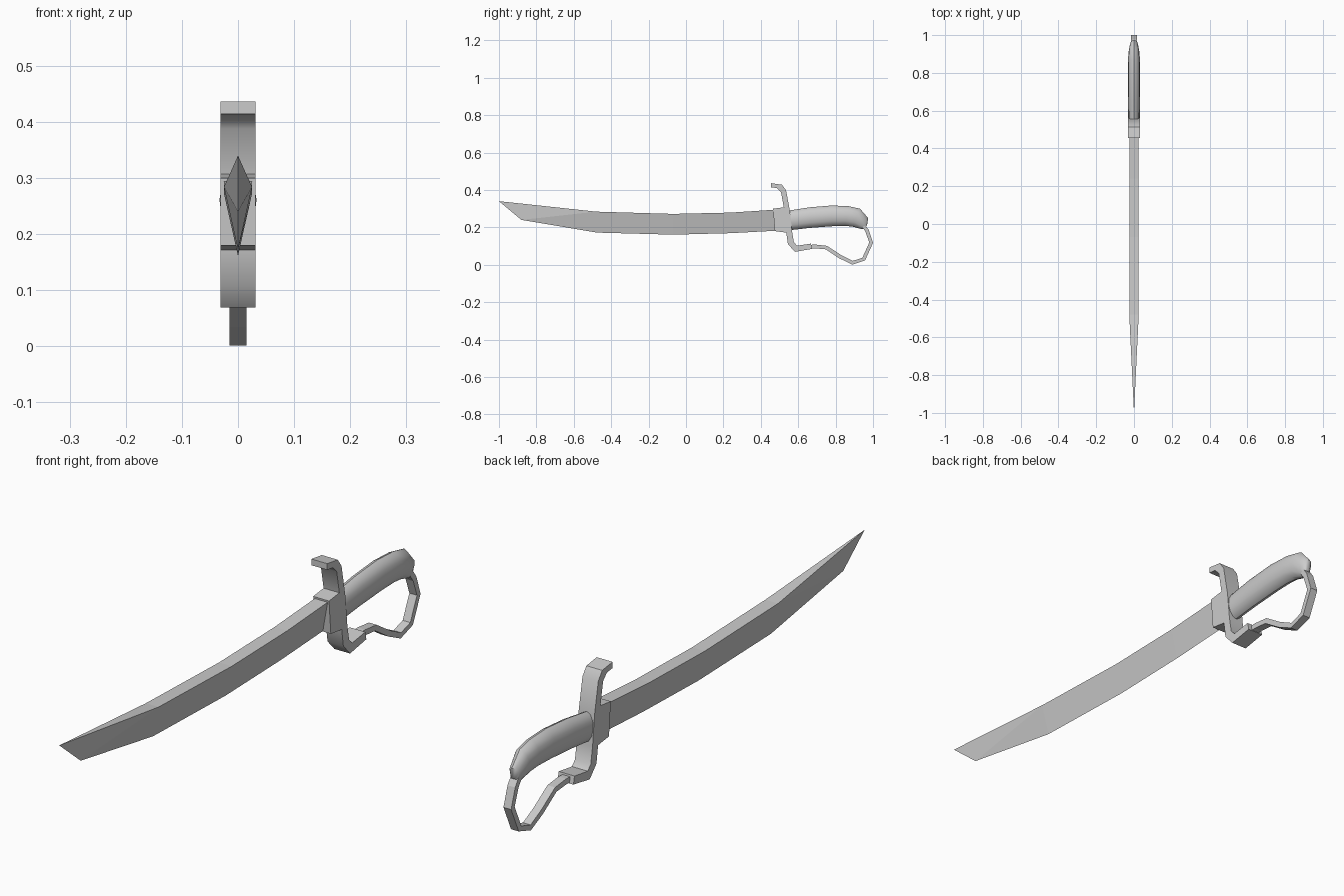
import bpy, bmesh, math
from mathutils import Vector

if "Cube" in bpy.data.objects:
    bpy.data.objects.remove(bpy.data.objects["Cube"])


def finish(name, bm, smooth=None):
    bmesh.ops.recalc_face_normals(bm, faces=bm.faces)
    mesh = bpy.data.meshes.new(name)
    bm.to_mesh(mesh)
    bm.free()
    ob = bpy.data.objects.new(name, mesh)
    bpy.context.collection.objects.link(ob)
    if smooth:
        bpy.ops.object.select_all(action='DESELECT')
        ob.select_set(True)
        bpy.context.view_layer.objects.active = ob
        bpy.ops.object.shade_smooth_by_angle(angle=math.radians(smooth))
    return ob


def loft(name, rings, smooth=None):
    """Skin a list of equal-length rings of points and cap both ends."""
    bm = bmesh.new()
    loops = [[bm.verts.new(p) for p in ring] for ring in rings]
    n = len(loops[0])
    for a, b in zip(loops, loops[1:]):
        for i in range(n):
            j = (i + 1) % n
            bm.faces.new((a[i], a[j], b[j], b[i]))
    bm.faces.new(loops[0])
    bm.faces.new(loops[-1])
    bmesh.ops.remove_doubles(bm, verts=bm.verts, dist=1e-5)
    return finish(name, bm, smooth)


def strip(name, left, right, half, smooth=None):
    """Flat band between two side-view lines, given a width along x."""
    rings = [[(-half, *a), (half, *a), (half, *b), (-half, *b)]
             for a, b in zip(left, right)]
    return loft(name, rings, smooth)


# Blade: wedge section with a flat spine and a sharp lower edge
spine = [(0.50, 0.296), (0.24, 0.279), (-0.07, 0.272), (-0.48, 0.284)]
edge = [(0.50, 0.183), (0.24, 0.169), (-0.07, 0.161), (-0.475, 0.172)]
bm = bmesh.new()
rows = [[bm.verts.new((-0.025, *s)), bm.verts.new((0.025, *s)), bm.verts.new((0, *e))]
        for s, e in zip(spine, edge)]
for a, b in zip(rows, rows[1:]):
    for i in range(3):
        j = (i + 1) % 3
        bm.faces.new((a[i], a[j], b[j], b[i]))
bm.faces.new(rows[0])
tip = bm.verts.new((0, -1.0, 0.34))
low = bm.verts.new((0, -0.88, 0.24))
l, r, e = rows[-1]
bm.faces.new((l, r, tip))
for side in (l, r):
    bm.faces.new((side, tip, low))
    bm.faces.new((side, low, e))
finish("blade", bm)

# Collar block where the blade meets the guard
strip("collar", [(0.465, 0.30), (0.54, 0.309)], [(0.475, 0.18), (0.55, 0.17)], 0.031)

# Cross guard with a hooked top and turned-back foot
strip("guard",
      [(0.455, 0.436), (0.513, 0.428), (0.535, 0.398), (0.556, 0.286),
       (0.567, 0.179), (0.577, 0.12), (0.594, 0.102), (0.668, 0.113)],
      [(0.455, 0.414), (0.487, 0.410), (0.508, 0.388), (0.526, 0.290),
       (0.535, 0.180), (0.545, 0.11), (0.583, 0.069), (0.674, 0.085)],
      0.031, 40)

# Grip: oval sections following the bent handle (top, bottom, half width)
sections = [
    ((0.550, 0.290), (0.555, 0.185), 0.029),
    ((0.66, 0.307), (0.66, 0.197), 0.032),
    ((0.78, 0.317), (0.78, 0.206), 0.033),
    ((0.87, 0.313), (0.85, 0.208), 0.032),
    ((0.930, 0.300), (0.89, 0.204), 0.029),
    ((0.974, 0.250), (0.92, 0.196), 0.022),
    ((0.968, 0.212), (0.945, 0.190), 0.013)]
rings = []
for top, bottom, w in sections:
    t, b = Vector((0, *top)), Vector((0, *bottom))
    mid, up = (t + b) / 2, (t - b) / 2
    angles = [2 * math.pi * i / 12 for i in range(12)]
    rings.append([mid + up * math.cos(a) + Vector((w * math.sin(a), 0, 0))
                  for a in angles])
loft("grip", rings, 40)

# Knuckle bow: band swept along a centre line
path = [Vector(p) for p in [
    (0.655, 0.096), (0.69, 0.098), (0.75, 0.092), (0.825, 0.043), (0.89, 0.011),
    (0.95, 0.030), (0.990, 0.118), (0.968, 0.182), (0.945, 0.215)]]
left, right = [], []
for i, p in enumerate(path):
    d = (path[min(i + 1, len(path) - 1)] - path[max(i - 1, 0)]).normalized()
    normal = Vector((-d.y, d.x)) * 0.010
    left.append(p + normal)
    right.append(p - normal)
strip("knuckle_bow", left, right, 0.015)
